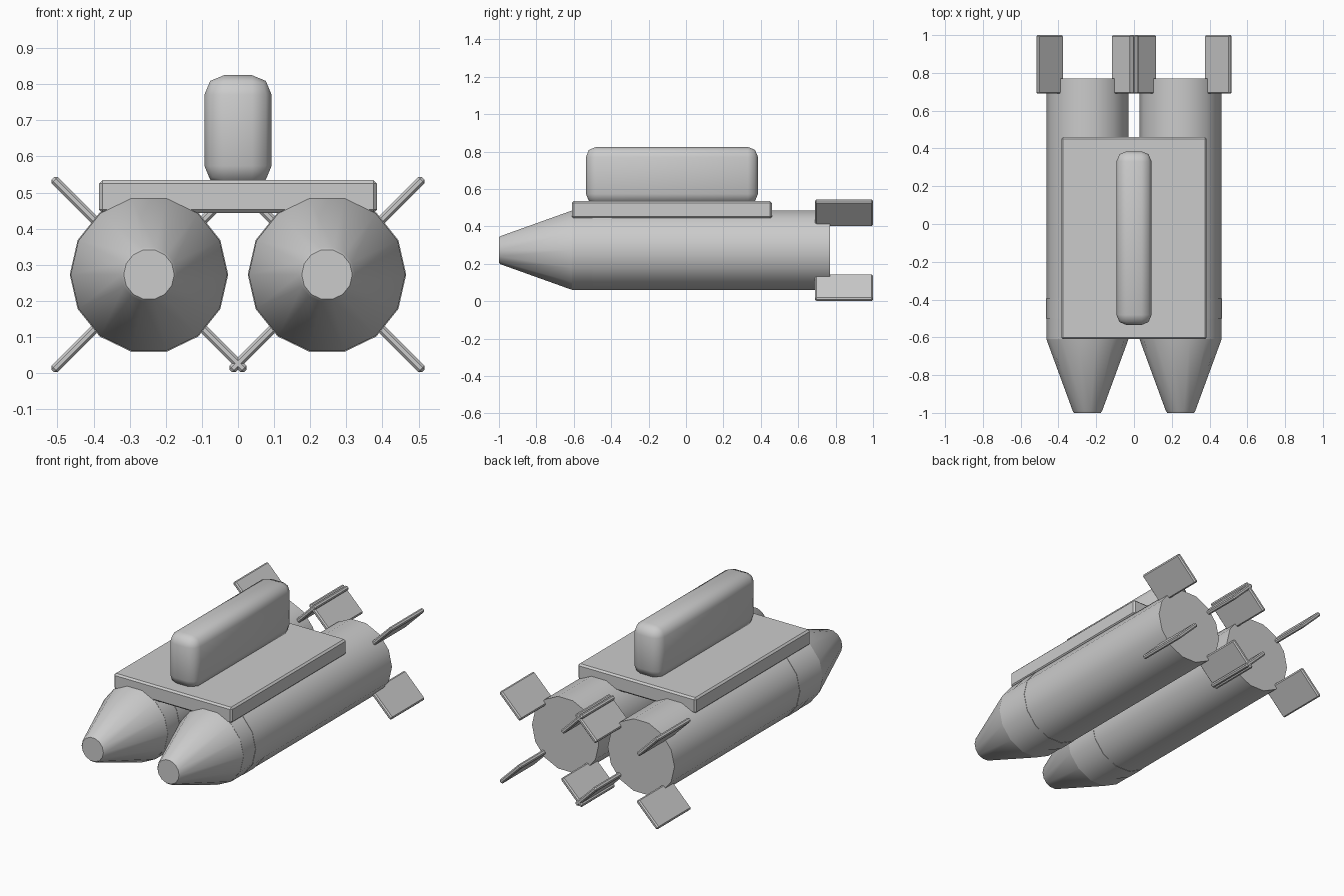
import bpy, bmesh, math
from mathutils import Matrix

if "Cube" in bpy.data.objects:
    bpy.data.objects.remove(bpy.data.objects["Cube"])

CX, CZ, R, SIDES = 0.2465, 0.273, 0.2175, 14


def add_object(name, bm, angle=30):
    bmesh.ops.recalc_face_normals(bm, faces=bm.faces[:])
    me = bpy.data.meshes.new(name)
    bm.to_mesh(me)
    bm.free()
    ob = bpy.data.objects.new(name, me)
    bpy.context.collection.objects.link(ob)
    bpy.ops.object.select_all(action='DESELECT')
    ob.select_set(True)
    bpy.context.view_layer.objects.active = ob
    bpy.ops.object.shade_smooth_by_angle(angle=math.radians(angle))
    return ob


def box(name, lo, hi, bevel, segments=1, matrix=None):
    size = [b - a for a, b in zip(lo, hi)]
    mid = [(a + b) / 2 for a, b in zip(lo, hi)]
    bm = bmesh.new()
    bmesh.ops.create_cube(bm, size=1, matrix=Matrix.Translation(mid) @ Matrix.Diagonal((*size, 1)))
    bmesh.ops.bevel(bm, geom=bm.edges[:], offset=bevel, segments=segments,
                    profile=0.5, affect='EDGES', clamp_overlap=True)
    if matrix:
        bm.transform(matrix)
    return add_object(name, bm, 50 if segments > 1 else 30)


def lathe(name, cx, profile):
    """Closed solid of rings (y, radius) along the y axis."""
    bm = bmesh.new()
    rings = []
    for y, r in profile:
        rings.append([bm.verts.new((cx + r * math.cos(2 * math.pi * i / SIDES), y,
                                    CZ + r * math.sin(2 * math.pi * i / SIDES)))
                      for i in range(SIDES)])
    for a, b in zip(rings, rings[1:]):
        for i in range(SIDES):
            j = (i + 1) % SIDES
            bm.faces.new((a[i], a[j], b[j], b[i]))
    bm.faces.new(rings[0])
    bm.faces.new(rings[-1])
    return add_object(name, bm)


for side, sx in (("left", -1), ("right", 1)):
    cx = sx * CX
    # Main tube, tapered nose and the thin collar
    lathe(f"{side}_tube", cx, [(-0.61, R), (0.77, R)])
    lathe(f"{side}_nose", cx, [(-1.0, 0.07), (-0.992, 0.077), (-0.615, R - 0.002), (-0.605, R)])
    lathe(f"{side}_collar", cx, [(-0.5, R + 0.002), (-0.395, R + 0.002)])
    # Four diagonal tail fins
    for k in range(4):
        turn = Matrix.Translation((cx, 0, CZ)) @ Matrix.Rotation(math.radians(45 + 90 * k), 4, 'Y')
        box(f"{side}_fin_{k + 1}", (0.19, 0.69, -0.0125), (0.377, 1.0, 0.0125), 0.007, matrix=turn)

# Deck plate joining the tubes
box("deck_plate", (-0.385, -0.61, 0.443), (0.385, 0.46, 0.535), 0.01)

# Rounded upright block on the deck
box("top_block", (-0.093, -0.535, 0.52), (0.093, 0.385, 0.825), 0.054, 2)
